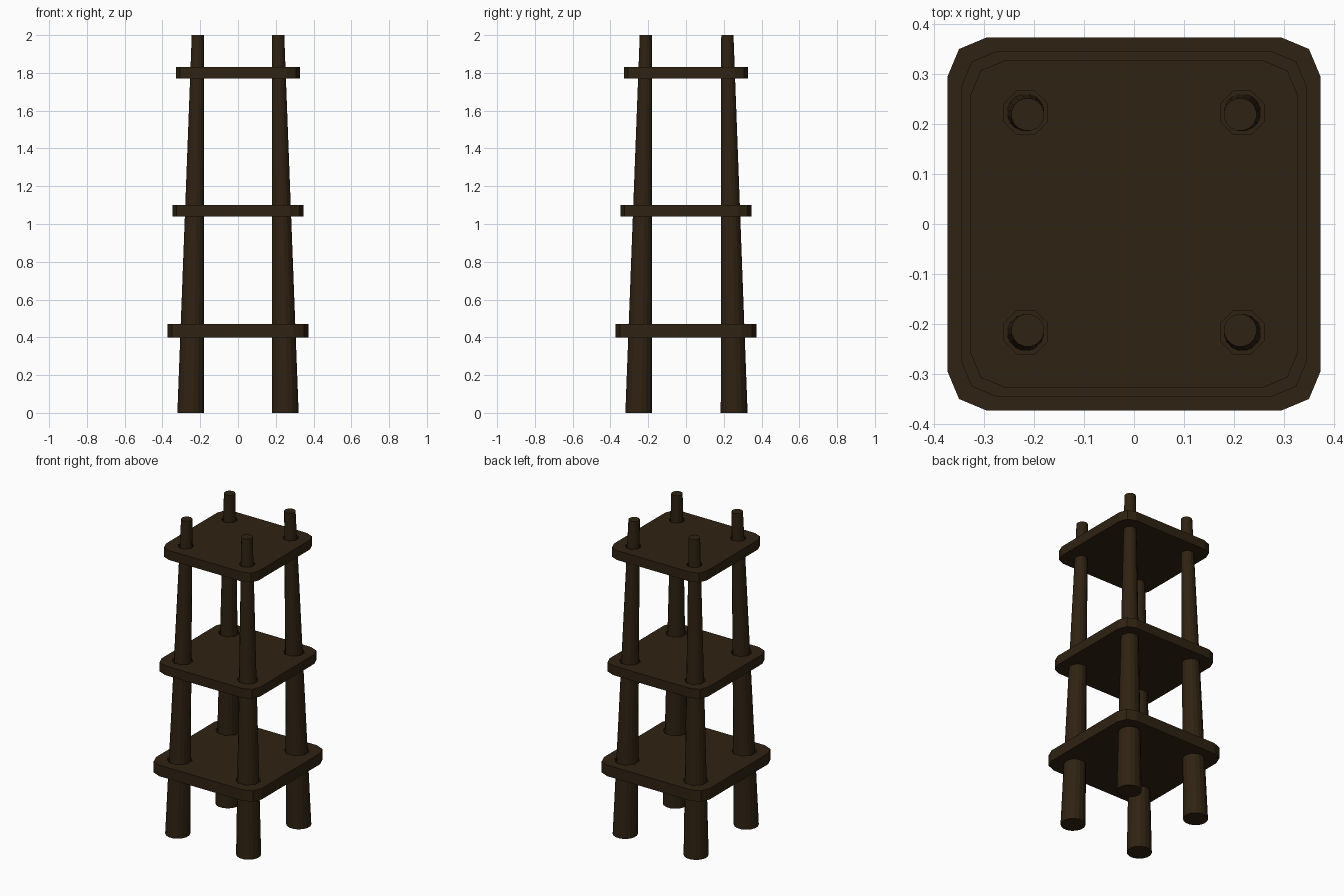
import bpy, bmesh, math

if "Cube" in bpy.data.objects:
    bpy.data.objects.remove(bpy.data.objects["Cube"])

wood = bpy.data.materials.new("dark brown wood")
wood.diffuse_color = (0.028, 0.016, 0.006, 1)
wood.use_nodes = True
wood.node_tree.nodes["Principled BSDF"].inputs["Base Color"].default_value = wood.diffuse_color


def add(name, bm, helper=False):
    bmesh.ops.recalc_face_normals(bm, faces=bm.faces)
    me = bpy.data.meshes.new(name)
    bm.to_mesh(me)
    bm.free()
    me.materials.append(wood)
    ob = bpy.data.objects.new(name, me)
    bpy.context.collection.objects.link(ob)
    ob.hide_render = helper
    ob.hide_viewport = False
    return ob


def leg_at(sx, sy, z):
    """Centre and radius of a leg at a given height."""
    t = z / 2
    x = 0.25 - 0.0375 * t
    y = 0.255 - 0.036 * t if sy > 0 else 0.25 - 0.0375 * t
    return sx * x, sy * y, 0.0725 - 0.0395 * t


def loft(bm, rings):
    """Closed solid from a stack of equal-length rings."""
    vs = [[bm.verts.new(p) for p in r] for r in rings]
    n = len(vs[0])
    for a, b in zip(vs, vs[1:]):
        for i in range(n):
            j = (i + 1) % n
            bm.faces.new((a[i], a[j], b[j], b[i]))
    bm.faces.new(vs[0][::-1])
    bm.faces.new(vs[-1])


def circle(x, y, z, r, n):
    return [(x + r * math.cos(2 * math.pi * (i + .5) / n),
             y + r * math.sin(2 * math.pi * (i + .5) / n), z) for i in range(n)]


corners = [(sx, sy) for sx in (-1, 1) for sy in (-1, 1)]

# tapered legs, leaning inwards
for sx, sy in corners:
    bm = bmesh.new()
    loft(bm, [circle(*leg_at(sx, sy, z)[:2], z, leg_at(sx, sy, z)[2], 16) for z in (0, 2)])
    name = ("back" if sy > 0 else "front") + ("_right" if sx > 0 else "_left") + "_leg"
    add(name, bm)

# shelves with clipped corners and loose leg holes
for name, z0, z1, h in (("lower_shelf", 0.40, 0.47, 0.373),
                        ("middle_shelf", 1.04, 1.10, 0.346),
                        ("upper_shelf", 1.77, 1.83, 0.327)):
    a, b = h * 0.79, h * 0.938
    quarter = [(h, a), (b, b), (a, h)]
    outline = []
    for _ in range(4):
        outline += quarter
        quarter = [(-y, x) for x, y in quarter]
    bm = bmesh.new()
    loft(bm, [[(x, y, z) for x, y in outline] for z in (z0, z1)])
    shelf = add(name, bm)
    bm = bmesh.new()
    for sx, sy in corners:
        x, y, r = leg_at(sx, sy, (z0 + z1) / 2)
        loft(bm, [circle(x, y, z, r + 0.01, 8) for z in (z0 + 0.015, z1 + 0.1)])
    cutter = add(name + "_hole_cutter", bm, True)
    mod = shelf.modifiers.new("leg holes", "BOOLEAN")
    mod.operation = "DIFFERENCE"
    mod.solver = "EXACT"
    mod.object = cutter
